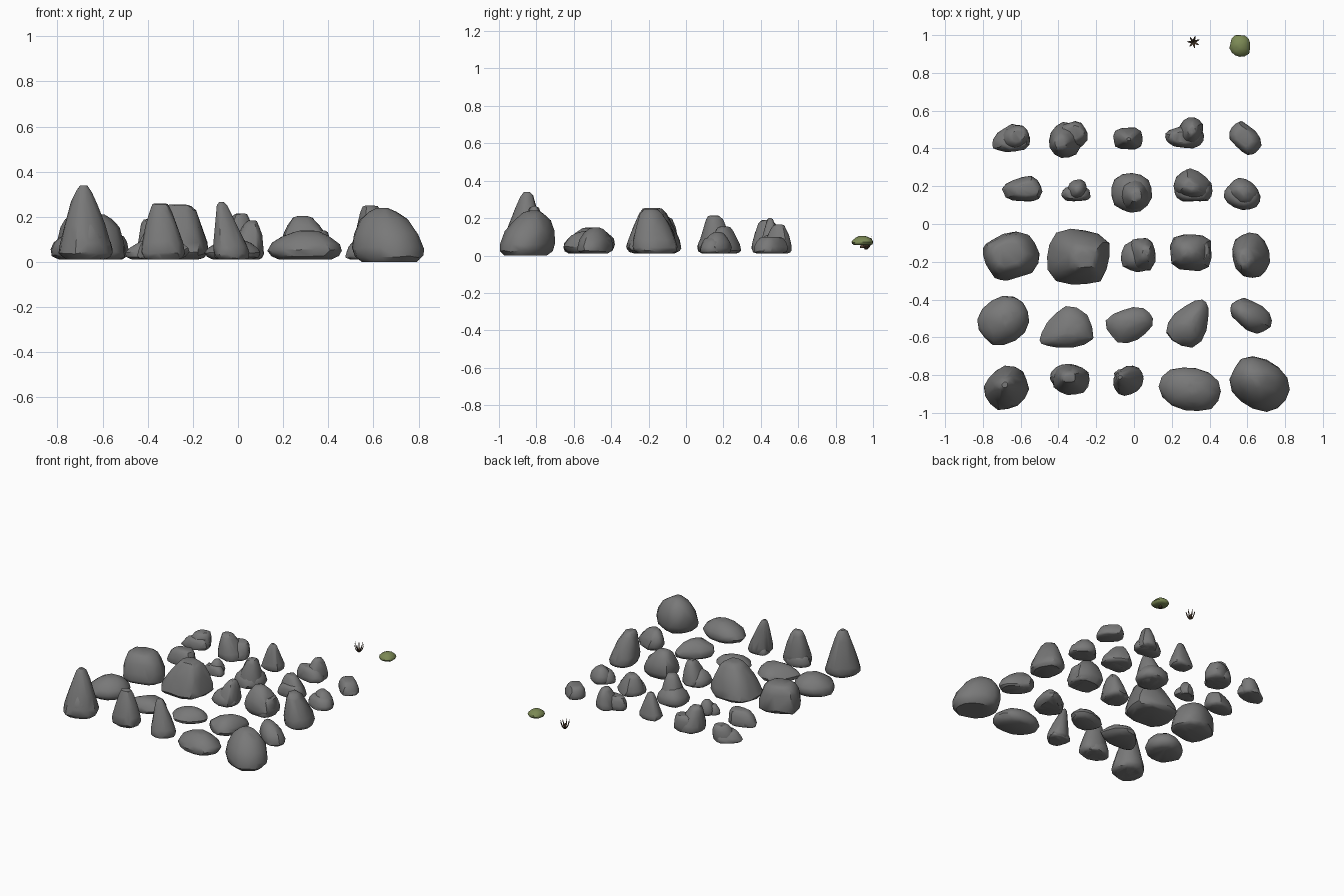
import bpy, bmesh, math, random
from mathutils import Vector

if "Cube" in bpy.data.objects:
    bpy.data.objects.remove(bpy.data.objects["Cube"])

# Height profiles: (height fraction, radius fraction)
FORMS = {
    "cone":   [(0, .74), (.04, .92), (.1, 1), (.22, .95), (.45, .75), (.75, .48), (.93, .29), (1, .13)],
    "mound":  [(0, .76), (.05, .93), (.12, 1), (.3, .94), (.6, .74), (.86, .51), (.96, .36), (1, .2)],
    "dome":   [(0, .76), (.1, .94), (.26, 1), (.53, .9), (.78, .66), (.94, .38), (1, .15)],
    "block":  [(0, .8), (.06, .95), (.15, 1), (.4, .97), (.7, .85), (.92, .68), (1, .48)],
    "pebble": [(0, .72), (.12, .92), (.32, 1), (.55, .91), (.8, .65), (.95, .36), (1, .15)],
}
GREY = bpy.data.materials.new("stone_grey")
GREY.diffuse_color = (.19, .19, .19, 1)
GREY.use_nodes = True
GREY.node_tree.nodes["Principled BSDF"].inputs["Base Color"].default_value = GREY.diffuse_color
BROWN = bpy.data.materials.new("twig_brown")
BROWN.diffuse_color = (.08, .05, .03, 1)
BROWN.use_nodes = True
BROWN.node_tree.nodes["Principled BSDF"].inputs["Base Color"].default_value = BROWN.diffuse_color
OLIVE = bpy.data.materials.new("bush_olive")
OLIVE.diffuse_color = (.2, .25, .09, 1)
OLIVE.use_nodes = True
OLIVE.node_tree.nodes["Principled BSDF"].inputs["Base Color"].default_value = OLIVE.diffuse_color


def lobe(bm, rng, x, y, h, peak, form, tilt=0, egg=0, aspect=.8, square=2.3, z0=.012):
    """One convex boulder fitted to the x and y ranges, leaning to its peak."""
    cx, cy = sum(x) / 2, sum(y) / 2
    hx, hy = (x[1] - x[0]) / 2, (y[1] - y[0]) / 2
    px, py = (peak[0] - cx) / hx, (peak[1] - cy) / hy
    ct, st = math.cos(math.radians(tilt)), math.sin(math.radians(tilt))
    n = 14
    wobble = [rng.uniform(.96, 1.04) for _ in range(n)]
    pts = []
    for t, r in FORMS[form]:
        shift = rng.uniform(0, .5)
        for i in range(n):
            a = math.tau * (i + shift) / n
            c, s = math.cos(a), math.sin(a)
            k = r * wobble[i] * rng.uniform(.97, 1.03)
            k /= (abs(c) ** square + abs(s) ** square) ** (1 / square)
            u, v = k * c, k * s * aspect * (1 + egg * c)
            tz = t if t in (0, 1) else t + rng.uniform(-.03, .03)
            pts.append([u * ct - v * st, u * st + v * ct, tz])
    # normalise the widest outline, then lean the upper rings
    mx = max(abs(p[0]) for p in pts)
    my = max(abs(p[1]) for p in pts)
    for p in pts:
        lean = max(p[2], 0) ** 1.1
        p[0] = p[0] / mx + px * lean
        p[1] = p[1] / my + py * lean
    fit = []
    for i, rg in ((0, x), (1, y)):
        lo, hi = min(p[i] for p in pts), max(p[i] for p in pts)
        fit.append((lo, (rg[1] - rg[0]) / (hi - lo), rg[0]))
    verts = [bm.verts.new(((p[0] - fit[0][0]) * fit[0][1] + fit[0][2],
                           (p[1] - fit[1][0]) * fit[1][1] + fit[1][2],
                           z0 + min(max(p[2], 0), 1) * (h - z0))) for p in pts]
    bmesh.ops.convex_hull(bm, input=verts)
    loose = [v for v in verts if v.is_valid and not v.link_faces]
    bmesh.ops.delete(bm, geom=loose, context='VERTS')


def finish(name, bm, mat, angle=32):
    bmesh.ops.recalc_face_normals(bm, faces=bm.faces)
    me = bpy.data.meshes.new(name)
    bm.to_mesh(me)
    bm.free()
    ob = bpy.data.objects.new(name, me)
    bpy.context.collection.objects.link(ob)
    me.materials.append(mat)
    bpy.ops.object.select_all(action='DESELECT')
    ob.select_set(True)
    bpy.context.view_layer.objects.active = ob
    bpy.ops.object.shade_smooth_by_angle(angle=math.radians(angle))


count = 0


def rock(*lobes):
    """A boulder made of one main lobe and optional side lobes."""
    global count
    count += 1
    rng = random.Random(count * 7)
    bm = bmesh.new()
    for args, opts in lobes:
        lobe(bm, rng, *args, **opts)
    finish(f"rock_{count:02d}", bm, GREY)


def L(*args, **opts):
    return args, opts


# Back row
rock(L((-.75, -.55), (.38, .53), .09, (-.63, .45), "block", tilt=25, egg=.35),
     L((-.71, -.555), (.39, .525), .125, (-.61, .47), "block", tilt=25))
rock(L((-.45, -.27), (.35, .54), .19, (-.39, .43), "mound", tilt=70, aspect=.9),
     L((-.42, -.245), (.39, .545), .13, (-.32, .49), "block", tilt=20, square=3))
rock(L((-.11, .045), (.395, .51), .20, (-.03, .45), "cone", square=3))
rock(L((.165, .37), (.40, .52), .11, (.25, .46), "block", egg=.2),
     L((.23, .365), (.41, .565), .165, (.31, .50), "mound", tilt=75))
rock(L((.505, .675), (.365, .545), .10, (.58, .46), "block", tilt=-40, aspect=.7, square=3))

# Second row
rock(L((-.70, -.485), (.12, .255), .12, (-.57, .19), "block", tilt=12, egg=.25, square=3))
rock(L((-.385, -.23), (.12, .20), .08, (-.31, .16), "block", square=3),
     L((-.35, -.25), (.13, .235), .115, (-.30, .18), "dome", tilt=10))
rock(L((-.12, .095), (.06, .27), .14, (-.01, .17), "dome", aspect=1),
     L((-.09, .08), (.07, .25), .215, (.01, .15), "mound", aspect=1))
rock(L((.21, .415), (.12, .295), .155, (.29, .21), "mound", tilt=-35, egg=-.2),
     L((.215, .41), (.12, .23), .10, (.32, .17), "block", square=3))
rock(L((.475, .67), (.075, .22), .095, (.57, .15), "block", tilt=-20),
     L((.50, .665), (.09, .245), .125, (.57, .17), "dome", tilt=-40))

# Middle row
rock(L((-.80, -.50), (-.30, -.04), .21, (-.67, -.16), "block", tilt=20, aspect=.9, square=3.5))
rock(L((-.46, -.13), (-.32, -.025), .255, (-.26, -.18), "mound", aspect=.92, square=3.6))
rock(L((-.07, .115), (-.255, -.09), .12, (.02, -.18), "dome"),
     L((-.03, .115), (-.25, -.075), .185, (.065, -.15), "mound", tilt=90, square=3))
rock(L((.19, .41), (-.25, -.055), .205, (.28, -.15), "dome", aspect=.9, square=3),
     L((.29, .41), (-.24, -.07), .14, (.36, -.15), "block", tilt=90, square=3))
rock(L((.52, .72), (-.285, -.045), .25, (.58, -.19), "mound", tilt=-70, aspect=.85))

# Flat pebbles
rock(L((-.83, -.555), (-.64, -.38), .15, (-.68, -.50), "pebble", tilt=38, aspect=.85))
rock(L((-.50, -.215), (-.655, -.435), .11, (-.32, -.55), "pebble", tilt=30, egg=.55, aspect=.75))
rock(L((-.15, .10), (-.63, -.44), .10, (-.02, -.52), "pebble", tilt=30, egg=-.15, square=2.6))
rock(L((.17, .395), (-.655, -.40), .13, (.28, -.54), "pebble", tilt=60, egg=-.4, aspect=.65))
rock(L((.51, .73), (-.58, -.39), .15, (.58, -.48), "dome", tilt=-38, egg=.1, aspect=.65))

# Front row
rock(L((-.795, -.555), (-.985, -.75), .34, (-.685, -.85), "cone", tilt=40, aspect=.9),
     L((-.77, -.58), (-.975, -.77), .20, (-.67, -.88), "dome", aspect=1))
rock(L((-.445, -.26), (-.88, -.74), .10, (-.36, -.80), "block"),
     L((-.43, -.235), (-.905, -.745), .26, (-.345, -.81), "mound"))
rock(L((-.11, .05), (-.91, -.75), .265, (-.08, -.81), "cone", tilt=25, aspect=.8),
     L((-.105, .05), (-.86, -.76), .09, (-.02, -.81), "block"))
rock(L((.13, .46), (-.99, -.76), .14, (.30, -.87), "pebble", tilt=-12, aspect=.72, square=2))
rock(L((.505, .825), (-.995, -.70), .24, (.63, -.80), "dome", tilt=-38, aspect=.82, z0=0))

# Small green bush: flattened low-poly dome on a short stub
bm = bmesh.new()
lobe(bm, random.Random(3), (.505, .615), (.885, 1.0), .105, (.56, .945), "pebble",
     aspect=1, square=2.6, z0=.055)
finish("bush", bm, OLIVE)
bm = bmesh.new()
lobe(bm, random.Random(4), (.548, .572), (.93, .955), .07, (.56, .94), "cone", z0=.04)
finish("bush_stem", bm, BROWN)

# Tuft of tapered dark twigs
bm = bmesh.new()
rng = random.Random(5)
root = Vector((.315, .963, .033))
for i in range(7):
    a = math.tau * i / 7 + .4
    out = Vector((math.cos(a), math.sin(a), 0))
    side = Vector((-out.y, out.x, 0)) * .006
    rings = []
    for d, z, w in ((.0, 0, 1), (.016, .016, .9), (.026, .04, .6)):
        p = root + out * d + Vector((0, 0, z))
        rings.append([bm.verts.new(p + side * w), bm.verts.new(p - side * w),
                      bm.verts.new(p + out * .007 * w)])
    tip = bm.verts.new(root + out * .034 + Vector((0, 0, rng.uniform(.055, .075))))
    for r0, r1 in zip(rings, rings[1:]):
        for j in range(3):
            k = (j + 1) % 3
            bm.faces.new((r0[j], r0[k], r1[k], r1[j]))
    for j in range(3):
        bm.faces.new((rings[-1][j], rings[-1][(j + 1) % 3], tip))
    bm.faces.new(rings[0])
finish("twig_tuft", bm, BROWN)
